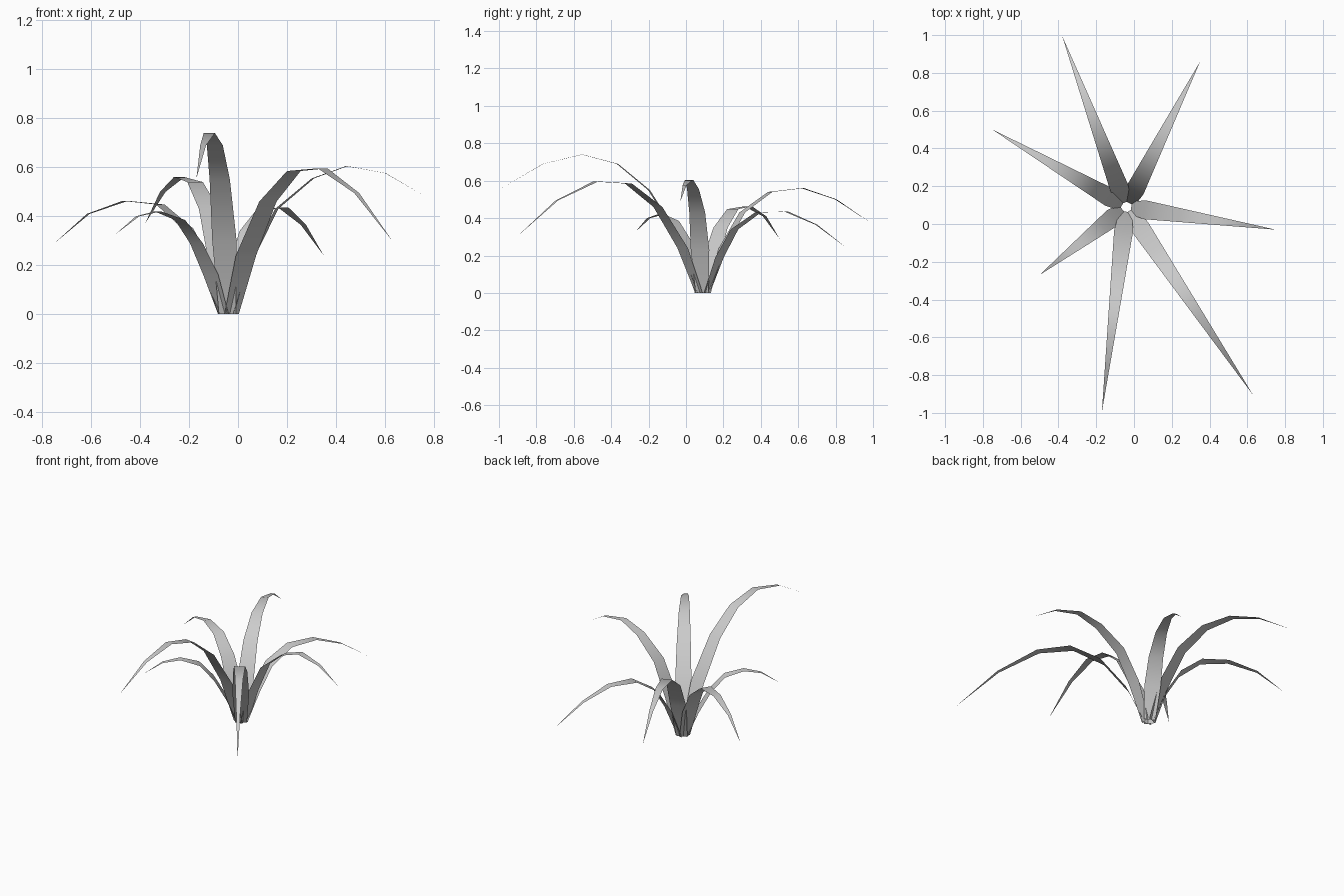
import bpy
import bmesh
from math import hypot
from mathutils import Vector

cube = bpy.data.objects.get("Cube")
if cube:
    bpy.data.objects.remove(cube, do_unlink=True)

# One plain grey for the whole plant
grey = bpy.data.materials.new("leaf grey")
grey.use_nodes = True
colour = (0.6, 0.6, 0.6, 1.0)
grey.diffuse_color = colour
grey.node_tree.nodes["Principled BSDF"].inputs["Base Color"].default_value = colour

CENTRE = Vector((-0.04, 0.09, 0.0))
BASE_RADIUS = 0.025
BASE_WIDTH = 0.07
FULL_WIDTH = 0.1


def make_leaf(name, tip_offset, profile):
    """Flat arching ribbon: profile holds (reach, height) from the base to the tip."""
    reach = hypot(*tip_offset)
    outward = Vector((tip_offset[0], tip_offset[1], 0.0)) / reach
    sideways = Vector((-outward.y, outward.x, 0.0))
    bm = bmesh.new()

    # Paired edge vertices, widest just above the base and tapering outward
    rows = []
    stations = [(BASE_RADIUS, 0.0)] + profile[:-1]
    widest = profile[0][0]
    for index, (radius, height) in enumerate(stations):
        if index == 0:
            width = BASE_WIDTH
        else:
            width = FULL_WIDTH * (reach - radius) / (reach - widest)
        middle = CENTRE + outward * radius + Vector((0, 0, height))
        rows.append([bm.verts.new(middle - sideways * width / 2),
                     bm.verts.new(middle + sideways * width / 2)])

    for lower, upper in zip(rows, rows[1:]):
        bm.faces.new((lower[0], upper[0], upper[1], lower[1]))

    # Pointed tip
    tip = bm.verts.new(CENTRE + outward * reach + Vector((0, 0, profile[-1][1])))
    bm.faces.new((rows[-1][0], tip, rows[-1][1]))
    for face in bm.faces:
        face.smooth = True

    mesh = bpy.data.meshes.new(name)
    bm.to_mesh(mesh)
    bm.free()
    mesh.materials.append(grey)
    leaf = bpy.data.objects.new(name, mesh)
    bpy.context.collection.objects.link(leaf)
    return leaf


# Leaves around the base: horizontal tip offset, then the arch
make_leaf("front_tall_leaf", (-0.13, -1.085),
          [(.13, .3), (.29, .55), (.46, .69), (.65, .74), (.86, .69), (1.09, .555)])
make_leaf("front_left_leaf", (0.67, -0.995),
          [(.13, .24), (.29, .46), (.48, .585), (.69, .596), (.94, .495), (1.2, .3)])
make_leaf("left_leaf", (0.79, -0.12),
          [(.1, .23), (.2, .43), (.35, .555), (.49, .605), (.65, .576), (.8, .49)])
make_leaf("back_left_leaf", (0.39, 0.77),
          [(.1, .19), (.19, .34), (.33, .43), (.5, .435), (.68, .365), (.86, .24)])
make_leaf("back_leaf", (-0.34, 0.905),
          [(.11, .24), (.225, .43), (.385, .54), (.57, .56), (.76, .5), (.97, .37)])
make_leaf("back_right_leaf", (-0.71, 0.41),
          [(.1, .2), (.19, .35), (.32, .448), (.485, .463), (.66, .41), (.82, .29)])
make_leaf("front_right_leaf", (-0.46, -0.36),
          [(.09, .16), (.165, .29), (.25, .385), (.365, .42), (.47, .4), (.58, .327)])
